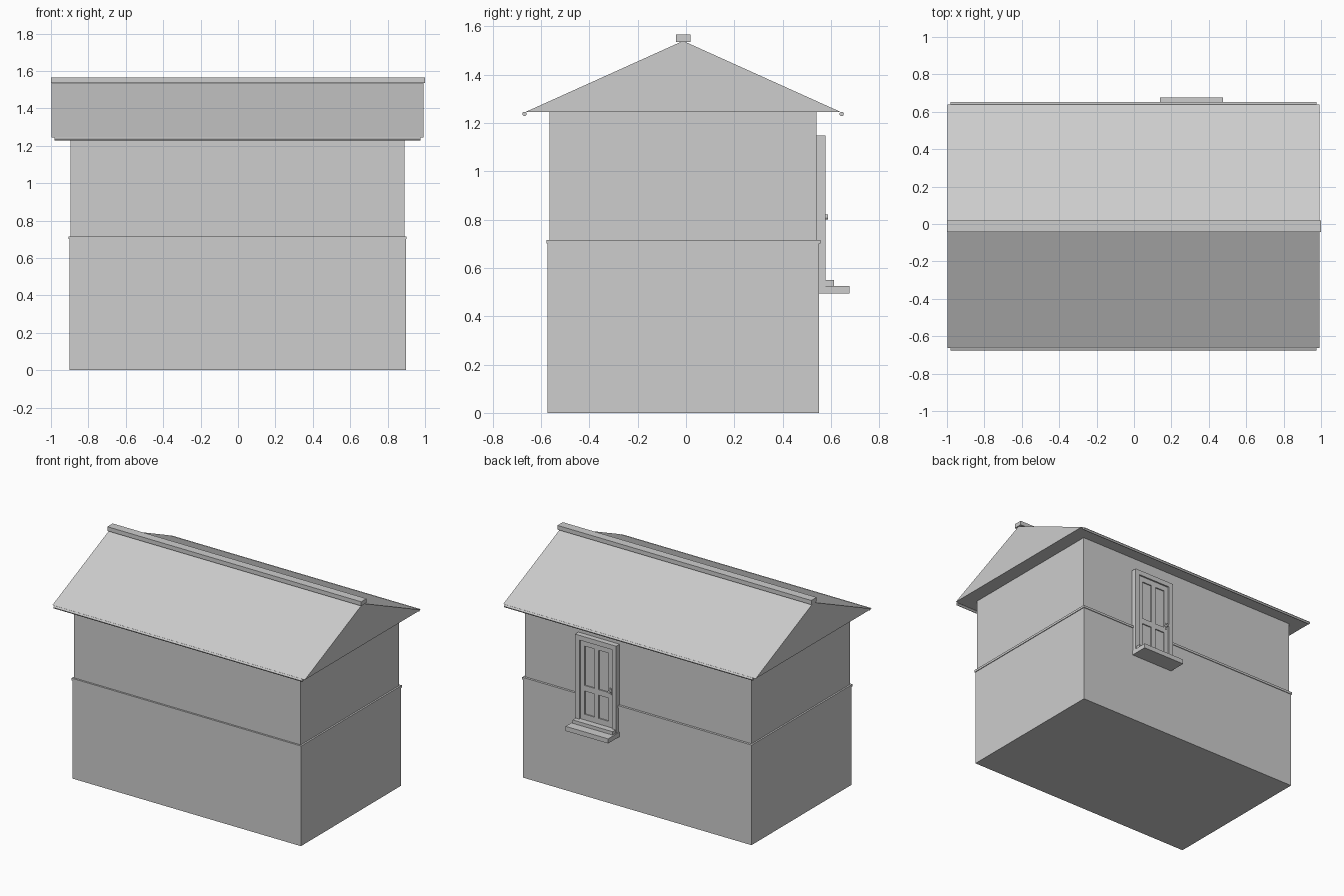
import bpy
from math import pi

cube = bpy.data.objects.get("Cube")
if cube:
    bpy.data.objects.remove(cube, do_unlink=True)

# One plain grey for everything
grey = bpy.data.materials.new("plain_grey")
grey.use_nodes = True
grey.diffuse_color = (0.61, 0.61, 0.61, 1)
grey.node_tree.nodes["Principled BSDF"].inputs["Base Color"].default_value = grey.diffuse_color


def solid(name, verts, faces):
    mesh = bpy.data.meshes.new(name)
    mesh.from_pydata(verts, [], faces)
    mesh.materials.append(grey)
    obj = bpy.data.objects.new(name, mesh)
    bpy.context.collection.objects.link(obj)
    return obj


def extrude_x(name, profile, x0, x1):
    """Extrude a (y, z) profile, anticlockwise seen from +x, along x."""
    n = len(profile)
    verts = [(x, y, z) for x in (x0, x1) for y, z in profile]
    faces = [tuple(reversed(range(n))), tuple(range(n, 2 * n))]
    faces += [(i, (i + 1) % n, (i + 1) % n + n, i + n) for i in range(n)]
    return solid(name, verts, faces)


def box(name, xs, ys, zs):
    (y0, y1), (z0, z1) = ys, zs
    return extrude_x(name, [(y0, z0), (y1, z0), (y1, z1), (y0, z1)], *xs)


def cylinder(name, radius, length, location, rotation, sides=12):
    bpy.ops.mesh.primitive_cylinder_add(vertices=sides, radius=radius, depth=length,
                                        location=location, rotation=rotation)
    obj = bpy.context.object
    obj.name = name
    obj.data.materials.append(grey)
    bpy.ops.object.shade_smooth_by_angle()
    return obj


# Walls and the ledge between storeys
box("lower_wall", (-0.902, 0.897), (-0.573, 0.551), (0, 0.705))
box("wall_ledge", (-0.907, 0.902), (-0.578, 0.556), (0.7, 0.716))
box("upper_wall", (-0.895, 0.89), (-0.565, 0.54), (0.71, 1.25))

# Roof, ridge cap and eave rods
MID_Y = -0.012
EAVE = 0.652
extrude_x("roof", [(MID_Y - EAVE, 1.245), (MID_Y + EAVE, 1.245), (MID_Y, 1.539)], -0.997, 0.992)
box("ridge_cap", (-1, 1), (MID_Y - 0.03, MID_Y + 0.03), (1.535, 1.565))
for name, side in (("front", -1), ("back", 1)):
    cylinder(name + "_eave_rod", 0.009, 1.957, (-0.002, MID_Y + side * 0.656, 1.237), (0, pi / 2, 0))

# Door frame, sill and threshold on the back wall
LEFT, RIGHT = 0.47, 0.145
TRIM = 0.034
FRAME_Y = (0.53, 0.578)
box("door_frame_left", (LEFT - TRIM, LEFT), FRAME_Y, (0.51, 1.147))
box("door_frame_right", (RIGHT, RIGHT + TRIM), FRAME_Y, (0.51, 1.147))
box("door_frame_top", (RIGHT + TRIM, LEFT - TRIM), FRAME_Y, (1.147 - TRIM, 1.147))
box("door_sill", (0.14, 0.475), (0.53, 0.676), (0.493, 0.526))
box("door_threshold", (0.15, 0.465), (0.53, 0.612), (0.52, 0.55))

# Four-panel door: a backing with raised stiles and rails
INNER = (RIGHT + TRIM, LEFT - TRIM)
CENTRE = sum(INNER) / 2
STILE = 0.034
LEAF_Y = (0.54, 0.567)
box("door_backing", INNER, (0.53, 0.559), (0.51, 1.12))
for name, x in (("right", INNER[0]), ("centre", CENTRE - STILE / 2), ("left", INNER[1] - STILE)):
    box("door_stile_" + name, (x, x + STILE), LEAF_Y, (0.53, 1.113))
gaps = ((INNER[0] + STILE, CENTRE - STILE / 2), (CENTRE + STILE / 2, INNER[1] - STILE))
for name, zs in (("bottom", (0.53, 0.59)), ("middle", (0.755, 0.795)), ("top", (1.075, 1.113))):
    for side, xs in zip(("right", "left"), gaps):
        box("door_rail_" + name + "_" + side, xs, LEAF_Y, zs)

# Door handle
box("handle_plate", (0.19, 0.203), (0.56, 0.571), (0.785, 0.83))
cylinder("door_knob", 0.01, 0.02, (0.197, 0.577, 0.81), (pi / 2, 0, 0))
